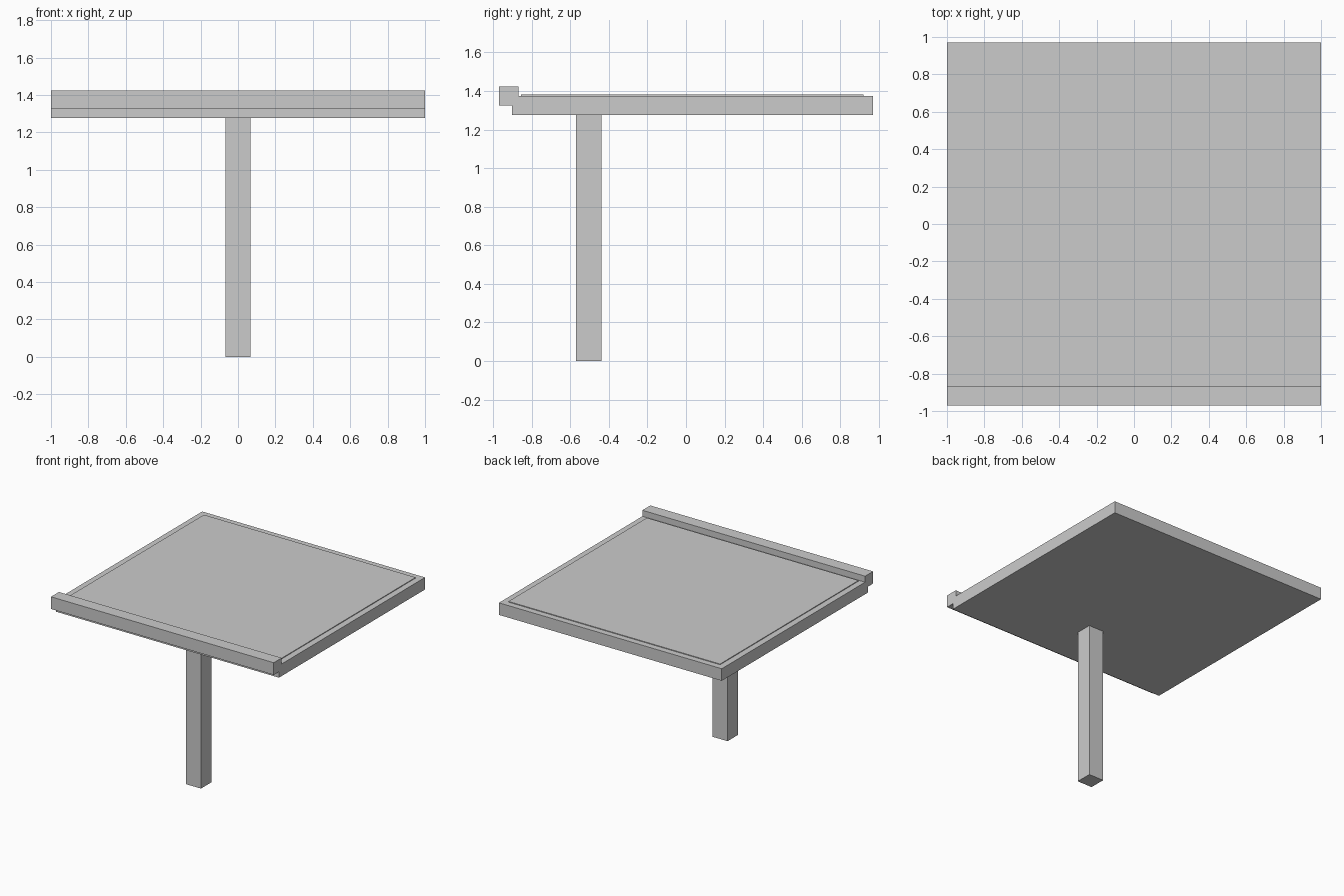
import bpy

if "Cube" in bpy.data.objects:
    bpy.data.objects.remove(bpy.data.objects["Cube"])

# single flat grey
grey = bpy.data.materials.new("light grey")
grey.diffuse_color = (0.6, 0.6, 0.6, 1.0)
grey.use_nodes = True
grey.node_tree.nodes["Principled BSDF"].inputs["Base Color"].default_value = grey.diffuse_color


def box(name, x, y, z):
    """Axis-aligned box from (min, max) ranges."""
    ranges = (x, y, z)
    bpy.ops.mesh.primitive_cube_add(size=1, location=[(a + b) / 2 for a, b in ranges])
    obj = bpy.context.object
    obj.name = name
    obj.scale = [b - a for a, b in ranges]
    bpy.ops.object.transform_apply(location=False, rotation=False, scale=True)
    obj.data.materials.append(grey)
    return obj


# square support post, set towards the front
box("post", (-0.067, 0.067), (-0.57, -0.437), (0, 1.277))
# main board
box("board", (-1, 1), (-0.903, 0.97), (1.277, 1.375))
# thin raised panel on top of the board
box("top_panel", (-0.95, 0.95), (-0.855, 0.92), (1.37, 1.381))
# rail along the front edge
box("front_rail", (-1, 1), (-0.97, -0.868), (1.325, 1.424))
